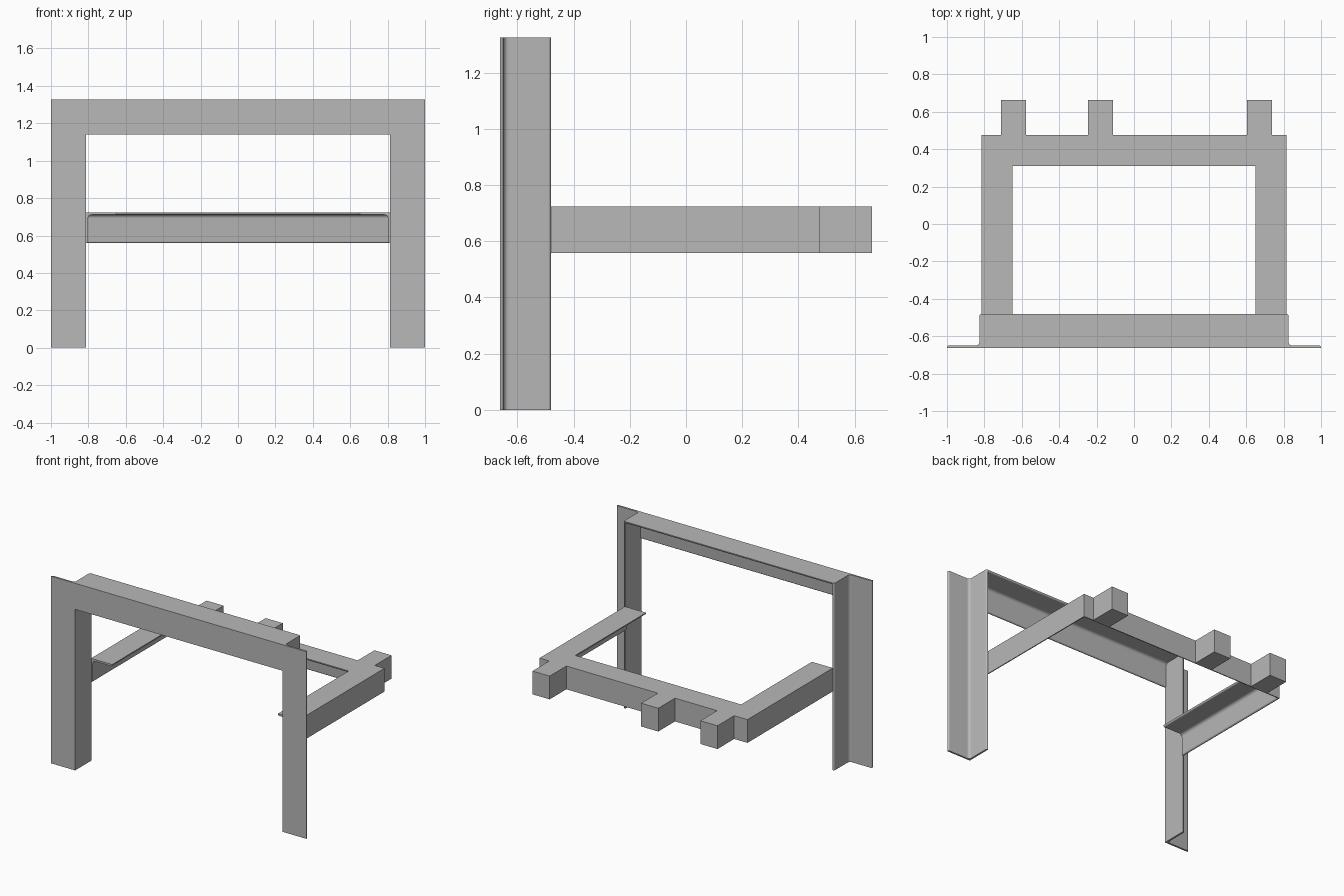
import bpy, bmesh
from math import sin, cos, pi, radians
from mathutils import Vector

cube = bpy.data.objects.get("Cube")
if cube:
    bpy.data.objects.remove(cube, do_unlink=True)

# Single plain steel colour
steel = bpy.data.materials.new("steel grey")
steel.use_nodes = True
colour = (0.48, 0.48, 0.48, 1)
steel.diffuse_color = colour
steel.node_tree.nodes["Principled BSDF"].inputs["Base Color"].default_value = colour

X, Y, Z = Vector((1, 0, 0)), Vector((0, 1, 0)), Vector((0, 0, 1))
THICK, FILLET, TIP = 0.013, 0.02, 0.010
STEPS = 5


def finish(name, bm):
    bmesh.ops.recalc_face_normals(bm, faces=bm.faces)
    mesh = bpy.data.meshes.new(name)
    bm.to_mesh(mesh)
    bm.free()
    mesh.materials.append(steel)
    obj = bpy.data.objects.new(name, mesh)
    bpy.context.collection.objects.link(obj)
    bpy.ops.object.select_all(action="DESELECT")
    obj.select_set(True)
    bpy.context.view_layer.objects.active = obj
    bpy.ops.object.shade_smooth_by_angle(angle=radians(30))
    return obj


def arc(cu, cv, r, start, end):
    angles = [start + (end - start) * i / STEPS for i in range(STEPS + 1)]
    return [(cu + r * cos(a), cv + r * sin(a)) for a in angles]


def angle_profile(leg_u, leg_v):
    """L section: heel at the origin, rounded inner corner and toes."""
    t, c = THICK, THICK + FILLET
    return ([(0, 0), (leg_u, 0)]
            + arc(leg_u - TIP, t - TIP, TIP, 0, pi / 2)
            + arc(c, c, FILLET, 1.5 * pi, pi)
            + arc(t - TIP, leg_v - TIP, TIP, 0, pi / 2)
            + [(0, leg_v)])


def angle_iron(name, heel, u, v, w, leg_u, leg_v, length, mitre=(0, 0)):
    """Extrude the L section along w; mitre slants each end along u."""
    bm = bmesh.new()
    rings = []
    for base, slope in ((0, mitre[0]), (length, mitre[1])):
        rings.append([bm.verts.new(Vector(heel) + u * a + v * b + w * (base + slope * a))
                      for a, b in angle_profile(leg_u, leg_v)])
    start, end = rings
    bm.faces.new(start)
    bm.faces.new(end)
    for i in range(len(start)):
        j = (i + 1) % len(start)
        bm.faces.new((start[i], start[j], end[j], end[i]))
    return finish(name, bm)


def block(name, low, high):
    bm = bmesh.new()
    bmesh.ops.create_cube(bm, size=1)
    for vert in bm.verts:
        vert.co = [l + (h - l) * (c + 0.5) for l, h, c in zip(low, high, vert.co)]
    return finish(name, bm)


TOP, FRONT, BACK = 1.326, -0.663, 0.476
LEG, INNER = 0.182, 0.813
ARM_TOP, ARM_BOTTOM, ARM_OUT, ARM_LEG = 0.724, 0.559, 0.815, 0.165
ARM_FRONT = FRONT + LEG

for side, sign in (("left", 1), ("right", -1)):
    # Upright: one leg faces front and points outward, the other runs back
    angle_iron(side + "_upright", (sign * INNER, FRONT, 0), X * sign, Y, Z,
               1 - INNER, LEG, TOP)
    # Side arm: top leg points inward, other leg hangs down, back end mitred
    angle_iron(side + "_arm", (sign * ARM_OUT, ARM_FRONT, ARM_TOP), X * -sign, -Z, Y,
               ARM_LEG, ARM_TOP - ARM_BOTTOM, BACK - ARM_FRONT, (0, -1))

# Header across the front
angle_iron("top_beam", (-INNER, FRONT, TOP), Y, -Z, X, LEG, LEG + 0.003, 2 * INNER)

# Rear rail, mitred into both arms
angle_iron("back_rail", (-ARM_OUT, BACK, ARM_TOP), -Y, -Z, X,
           ARM_LEG, ARM_TOP - ARM_BOTTOM, 2 * ARM_OUT, (1, -1))

# Spacer blocks behind the rear rail
for name, centre in (("right", -0.644), ("middle", -0.18), ("left", 0.672)):
    block(name + "_spacer_block", (centre - 0.067, BACK, ARM_BOTTOM),
          (centre + 0.067, -FRONT, ARM_TOP))
